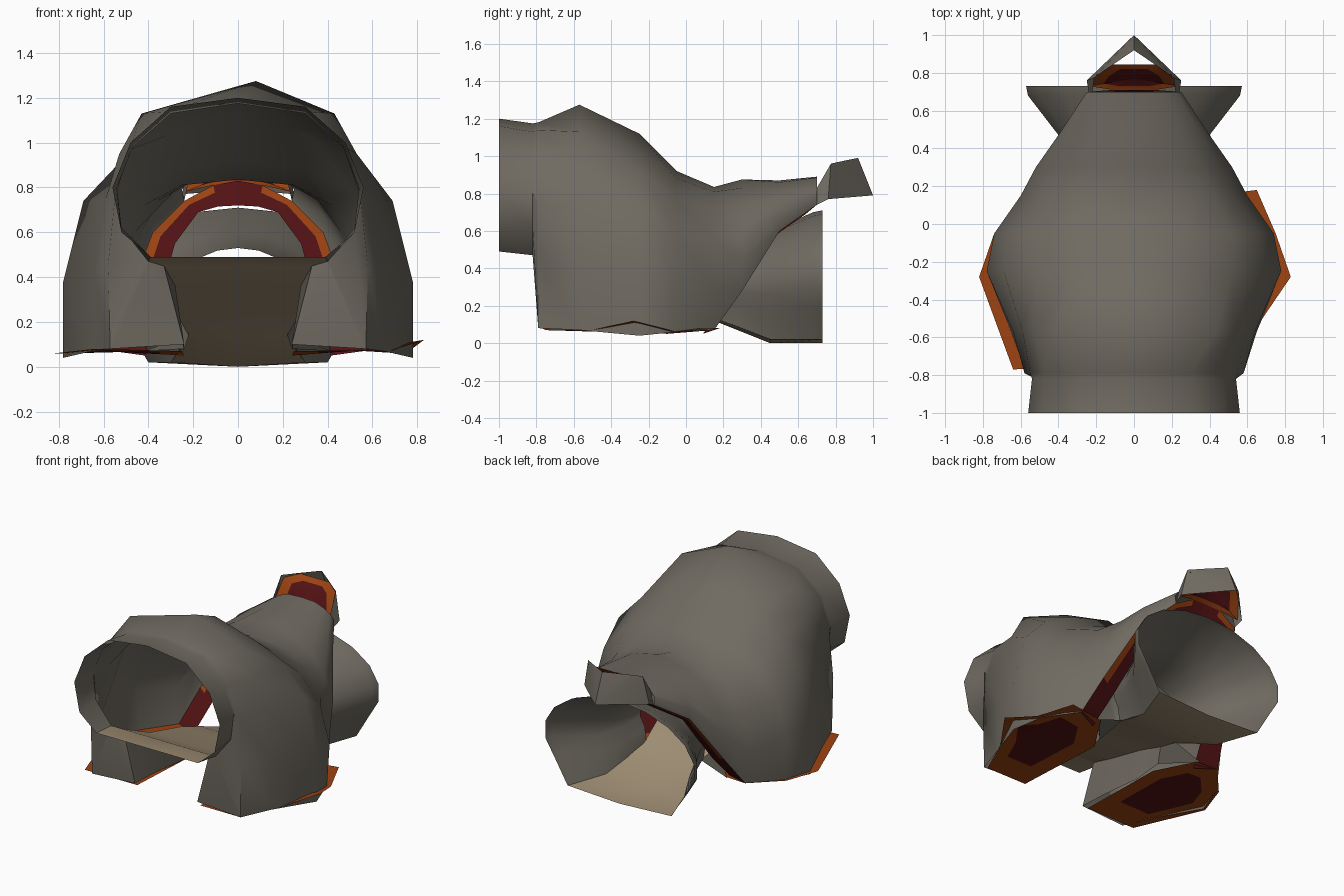
import bpy, bmesh, math

cube = bpy.data.objects.get("Cube")
if cube:
    bpy.data.objects.remove(cube, do_unlink=True)


def material(name, rgb):
    mat = bpy.data.materials.new(name)
    mat.use_nodes = True
    mat.diffuse_color = (*rgb, 1)
    mat.node_tree.nodes["Principled BSDF"].inputs["Base Color"].default_value = (*rgb, 1)
    return mat


HIDE = material("grey_hide", (0.16, 0.145, 0.12))
BELLY = material("tan_belly", (0.36, 0.28, 0.18))
FAT = material("orange_rim", (0.33, 0.055, 0.006))
FLESH = material("maroon_flesh", (0.085, 0.006, 0.007))


def finish(name, bm, mats, angle=40):
    bmesh.ops.remove_doubles(bm, verts=bm.verts, dist=0.0005)
    bmesh.ops.recalc_face_normals(bm, faces=bm.faces)
    mesh = bpy.data.meshes.new(name)
    bm.to_mesh(mesh)
    bm.free()
    for mat in mats:
        mesh.materials.append(mat)
    obj = bpy.data.objects.new(name, mesh)
    bpy.context.collection.objects.link(obj)
    bpy.ops.object.select_all(action="DESELECT")
    obj.select_set(True)
    bpy.context.view_layer.objects.active = obj
    bpy.ops.object.shade_smooth_by_angle(angle=math.radians(angle))
    return obj


def mirrored(half):
    """Full row from a half row that starts on the centre line."""
    return [(-x, y, z) for x, y, z in reversed(half[1:])] + half


def loft(name, rows, mats, face_rule=None):
    bm = bmesh.new()
    grid = [[bm.verts.new(p) for p in row] for row in rows]
    for i, (a, b) in enumerate(zip(grid, grid[1:])):
        for j in range(len(a) - 1):
            face = bm.faces.new((a[j], a[j + 1], b[j + 1], b[j]))
            if face_rule:
                face.material_index = face_rule(i, face.calc_center_median())
    return finish(name, bm, mats)


def cut_face(name, points, rim):
    """Cut surface: flesh in the middle, a rim of fat around it."""
    bm = bmesh.new()
    outer = [bm.verts.new(p) for p in points]
    middle = [sum(axis) / len(points) for axis in zip(*points)]
    inner = [bm.verts.new([c + (m - c) * rim for c, m in zip(p, middle)]) for p in points]
    centre = bm.verts.new(middle)
    for i in range(len(points)):
        bm.faces.new((outer[i - 1], outer[i], inner[i], inner[i - 1]))
        bm.faces.new((inner[i - 1], inner[i], centre)).material_index = 1
    return finish(name, bm, [FAT, FLESH])


# Belly edge: y, half width, height
belly = [(-1, .39, .49), (-.82, .4, .47), (-.78, .33, .45), (-.57, .28, .36),
         (-.25, .27, .28), (-.05, .26, .21), (.15, .22, .14),
         (.45, .3, .02), (.73, .4, .02)]
loft("belly", [mirrored([(0, y, z - (.02 if y > 0 else 0)), (w, y, z)])
               for y, w, z in belly], [BELLY])

# Back and flanks: y, then half section from spine to lower edge
front_tube = [
    (-1, [(0, 1.2), (.3, 1.16), (.48, 1), (.56, .8), (.52, .6), (.39, .49)]),
    (-.82, [(0, 1.175), (.3, 1.13), (.47, .98), (.54, .8), (.52, .62), (.4, .47)]),
]
trunk = [
    (-.79, [(0, 1.18), (.3, 1.14), (.48, .98), (.55, .75), (.58, .45), (.57, .08)]),
    (-.57, [(.08, 1.275), (.43, 1.13), (.53, .95), (.59, .75), (.64, .42), (.65, .07)]),
    (-.25, [(0, 1.12), (.32, 1.03), (.52, .92), (.69, .74), (.78, .38), (.78, .04)]),
    (-.05, [(0, .92), (.3, .88), (.52, .78), (.67, .6), (.74, .35), (.72, .06)]),
    (.15, [(0, .835), (.25, .81), (.42, .72), (.53, .55), (.6, .3), (.56, .07)]),
]
rump = [
    (.3, [(0, .875), (.2, .83), (.36, .74), (.46, .6), (.52, .45), (.5, .28)]),
    (.5, [(0, .87), (.14, .86), (.25, .82), (.34, .76), (.38, .68), (.38, .6)]),
    (.7, [(0, .89), (.1, .885), (.17, .86), (.22, .83), (.25, .79), (.24, .74)]),
]
sections = front_tube + trunk + rump
loft("back_and_flanks",
     [mirrored([(x, y, z) for x, z in pts]) for y, pts in sections], [HIDE])

# Leg stumps: front and inner walls between lower edge and belly
for side, label in ((1, "left"), (-1, "right")):
    rows = []
    for (y, pts), (_, w, floor) in zip(front_tube[1:] + trunk, belly[1:]):
        x, z = pts[-1]
        if y < -.8:
            inner = (x, z)
        elif y > .1:
            inner = (.42, z)
        else:
            inner = (.24, z + .02)
        rows.append([(side * x, y, z), (side * inner[0], y, inner[1]), (side * w, y, floor)])
    bm = bmesh.new()
    grid = [[bm.verts.new(p) for p in row] for row in rows]
    for i, (a, b) in enumerate(zip(grid, grid[1:])):
        bm.faces.new((a[1], a[2], b[2], b[1]))
        if i == 0:
            bm.faces.new((a[0], a[1], b[1], b[0]))
    finish(label + "_leg_inner_wall", bm, [HIDE])

# Sloping cuts under the two leg stumps
cut_face("left_leg_cut", [(.56, -.77, .07), (.68, -.5, .07), (.83, -.28, .12), (.75, -.05, .06),
                          (.65, .18, .08), (.4, .15, .07), (.24, -.1, .05), (.25, -.77, .07)], .38)
cut_face("right_leg_cut", [(-.64, -.77, .08), (-.82, -.28, .06), (-.74, -.05, .06),
                           (-.56, .15, .07), (-.4, .14, .07), (-.24, -.1, .05),
                           (-.25, -.75, .07)], .38)


# Flared rear tube, open underneath where the belly closes it
def flare(y, half, top, edge, floor):
    mid = (top + floor) / 2
    pts = []
    for step in range(7):
        a = math.radians(step * 20)
        pts.append((half * math.sin(a), y, mid + (top - mid) * math.cos(a)))
    return mirrored(pts + [(edge, y, floor)])


loft("rear_tube", [flare(.12, .27, .53, .22, .145), flare(.28, .31, .55, .25, .085),
                   flare(.45, .39, .6, .3, .02), flare(.68, .57, .7, .38, .02),
                   flare(.73, .58, .71, .4, .02)], [HIDE])

# Cut edge of the rump: flesh with fat along the outside, none at the middle
outer = [(0, .71, .83), (.11, .71, .81)]
outer += [(pts[-1][0], y, pts[-1][1]) for y, pts in reversed(trunk[-1:] + rump)]
inner = [(x * .74, y - .06, max(z - .05, .05)) for x, y, z in outer]
inner[:2] = [(0, .66, .72), (.09, .66, .715)]
bands = []
for t in (0, .35, 1):
    bands.append(mirrored([tuple(p + (q - p) * t for p, q in zip(o, i))
                           for o, i in zip(outer, inner)]))
loft("rump_cut", bands, [FAT, FLESH],
     lambda i, c: 0 if i == 0 and abs(c.x) > .12 and c.z > .3 else 1)

# Tail stump: sloping cut between two folded walls that meet at the tip
half_cut = [(.11, .71, .81), (.24, .73, .78), (.2, .79, .94), (.11, .845, .97)]
cut_face("tail_cut", half_cut + [(-x, y, z) for x, y, z in reversed(half_cut)], .33)

bm = bmesh.new()
for side in (1, -1):
    root, low, fore, top, ridge, tip = [bm.verts.new((side * x, y, z)) for x, y, z in (
        (.24, .7, .74), (.25, .76, .77), (.21, .775, .96), (.11, .845, .975),
        (0, .92, .99), (0, 1, .79))]
    neck = bm.verts.new((side * .22, .7, .83))
    bm.faces.new((root, low, fore, neck))
    bm.faces.new((fore, low, tip))
    bm.faces.new((fore, tip, top))
    bm.faces.new((top, tip, ridge))
finish("tail_walls", bm, [HIDE], 20)
